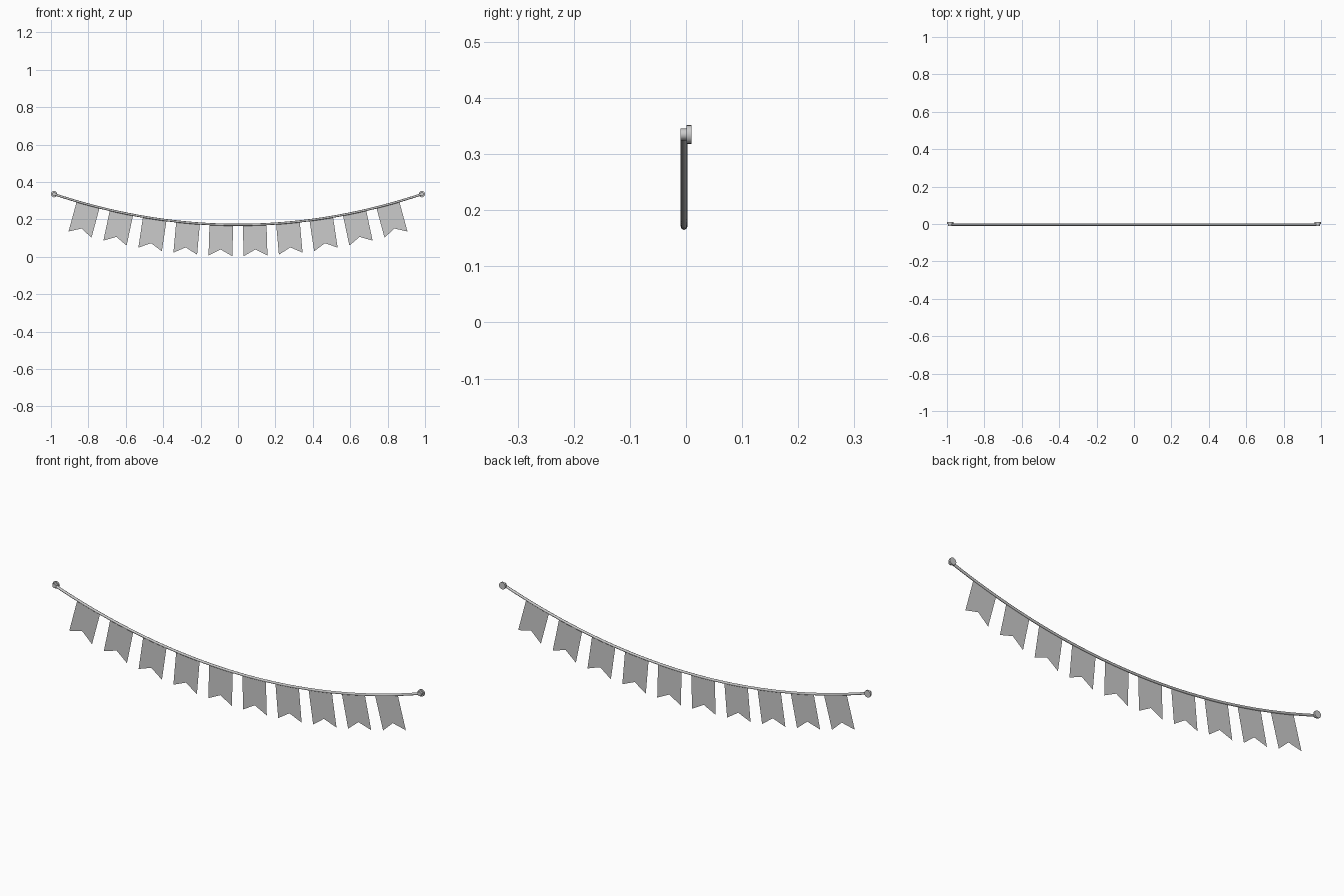
import bpy, bmesh, math
from mathutils import Matrix, Vector

if "Cube" in bpy.data.objects:
    bpy.data.objects.remove(bpy.data.objects["Cube"])

HALF, LOW, RISE, Y = 0.983, 0.171, 0.164, -0.0035

def sag(x):
    return LOW + RISE * (x / HALF) ** 2

def slope(x):
    return 2 * RISE * x / HALF ** 2

# Sagging cord
curve = bpy.data.curves.new("cord", 'CURVE')
curve.dimensions = '3D'
curve.bevel_depth = 0.006
curve.bevel_resolution = 2
curve.use_fill_caps = True
spline = curve.splines.new('POLY')
n = 40
spline.points.add(n)
for i, p in enumerate(spline.points):
    x = HALF * (2 * i / n - 1)
    p.co = (x, Y, sag(x), 1)
spline.use_smooth = True
bpy.context.collection.objects.link(bpy.data.objects.new("cord", curve))

# Swallow-tailed pennants, each square to the cord
W, H, NOTCH = 0.0635, 0.167, 0.034
outline = [(-W, 0), (-W, -H), (0, -H + NOTCH), (W, -H), (W, 0), (0, 0)]
for i in range(10):
    x = 0.178 * (i - 4.5)
    mesh = bpy.data.meshes.new("pennant")
    rot = Matrix.Rotation(-math.atan(slope(x)), 3, 'Y')
    verts = [rot @ Vector((u, 0, v)) + Vector((x, Y, sag(x))) for u, v in outline]
    mesh.from_pydata(verts, [], [(0, 1, 2, 5), (5, 2, 3, 4)])
    bpy.context.collection.objects.link(bpy.data.objects.new(f"pennant_{i + 1}", mesh))

# Wall pins: narrow neck in front of a wider disc
def pin(name, x):
    bm = bmesh.new()
    for r, y0, y1 in ((0.0105, -0.0095, 0.002), (0.017, 0.001, 0.0095)):
        m = Matrix.Translation((x, (y0 + y1) / 2, sag(x))) @ Matrix.Rotation(math.pi / 2, 4, 'X')
        bmesh.ops.create_cone(bm, cap_ends=True, segments=16, radius1=r, radius2=r,
                              depth=y1 - y0, matrix=m)
    mesh = bpy.data.meshes.new(name)
    bm.to_mesh(mesh)
    bm.free()
    ob = bpy.data.objects.new(name, mesh)
    bpy.context.collection.objects.link(ob)
    bpy.context.view_layer.objects.active = ob
    ob.select_set(True)
    bpy.ops.object.shade_smooth_by_angle()
    ob.select_set(False)

pin("pin_left", -HALF)
pin("pin_right", HALF)
